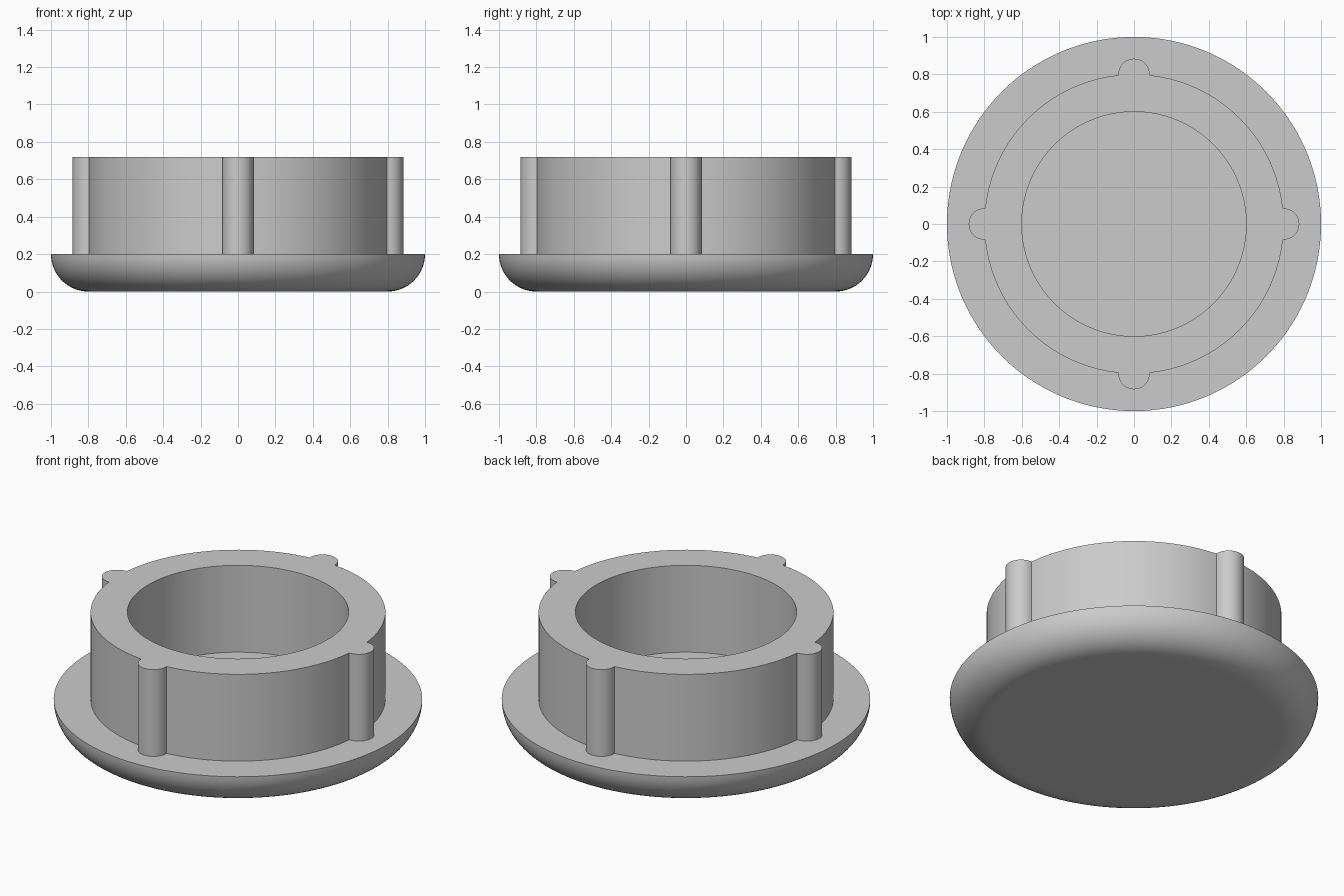
import bpy, bmesh, math

if "Cube" in bpy.data.objects:
    bpy.data.objects.remove(bpy.data.objects["Cube"], do_unlink=True)

FLANGE_R, FLANGE_H = 1.0, 0.2
COLLAR_R, BORE_R, TOP = 0.8, 0.6, 0.72
RIB_R, RIB_STEPS, WALL_STEPS, FILLET_STEPS = 0.084, 20, 30, 14

grey = bpy.data.materials.new("plain_grey")
grey.use_nodes = True
colour = (0.6, 0.6, 0.6, 1)
grey.diffuse_color = colour
grey.node_tree.nodes["Principled BSDF"].inputs["Base Color"].default_value = colour


def collar_outline():
    """Polar outline (angle, radius) of the collar with four round ribs."""
    points = []
    sweep = math.acos(-RIB_R / (2 * COLLAR_R))  # where a rib meets the wall
    for quarter in range(4):
        base = quarter * math.pi / 2
        for i in range(RIB_STEPS + 1):
            t = sweep * (2 * i / RIB_STEPS - 1)
            x, y = COLLAR_R + RIB_R * math.cos(t), RIB_R * math.sin(t)
            points.append((base + math.atan2(y, x), math.hypot(x, y)))
        edge = points[-1][0] - base
        for i in range(1, WALL_STEPS):
            points.append((base + edge + (math.pi / 2 - 2 * edge) * i / WALL_STEPS, COLLAR_R))
    return points


outline = collar_outline()
bm = bmesh.new()


def ring(z, radius=None):
    """Ring of vertices; follows the ribbed outline when no radius is given."""
    return [bm.verts.new((math.cos(a) * (radius or r), math.sin(a) * (radius or r), z))
            for a, r in outline]


# Flat underside, then the rounded flange edge
fillet_centre = FLANGE_R - FLANGE_H
rings = [ring(0, fillet_centre - 0.02)]
for i in range(FILLET_STEPS + 1):
    a = math.pi / 2 * i / FILLET_STEPS
    rings.append(ring(FLANGE_H * (1 - math.cos(a)), fillet_centre + FLANGE_H * math.sin(a)))

# Flange top, ribbed collar wall, collar rim and bore
rings += [ring(FLANGE_H), ring(TOP), ring(TOP, BORE_R), ring(FLANGE_H, BORE_R)]

n = len(outline)
for low, high in zip(rings, rings[1:]):
    for i in range(n):
        j = (i + 1) % n
        bm.faces.new((low[i], low[j], high[j], high[i]))

# Underside and bore floor
bm.faces.new(rings[0][::-1])
bm.faces.new(rings[-1])
bmesh.ops.recalc_face_normals(bm, faces=bm.faces)

mesh = bpy.data.meshes.new("ribbed_plug")
bm.to_mesh(mesh)
bm.free()
mesh.materials.append(grey)
plug = bpy.data.objects.new("ribbed_plug", mesh)
bpy.context.collection.objects.link(plug)

bpy.ops.object.select_all(action="DESELECT")
plug.select_set(True)
bpy.context.view_layer.objects.active = plug
bpy.ops.object.shade_smooth_by_angle(angle=math.radians(30))
